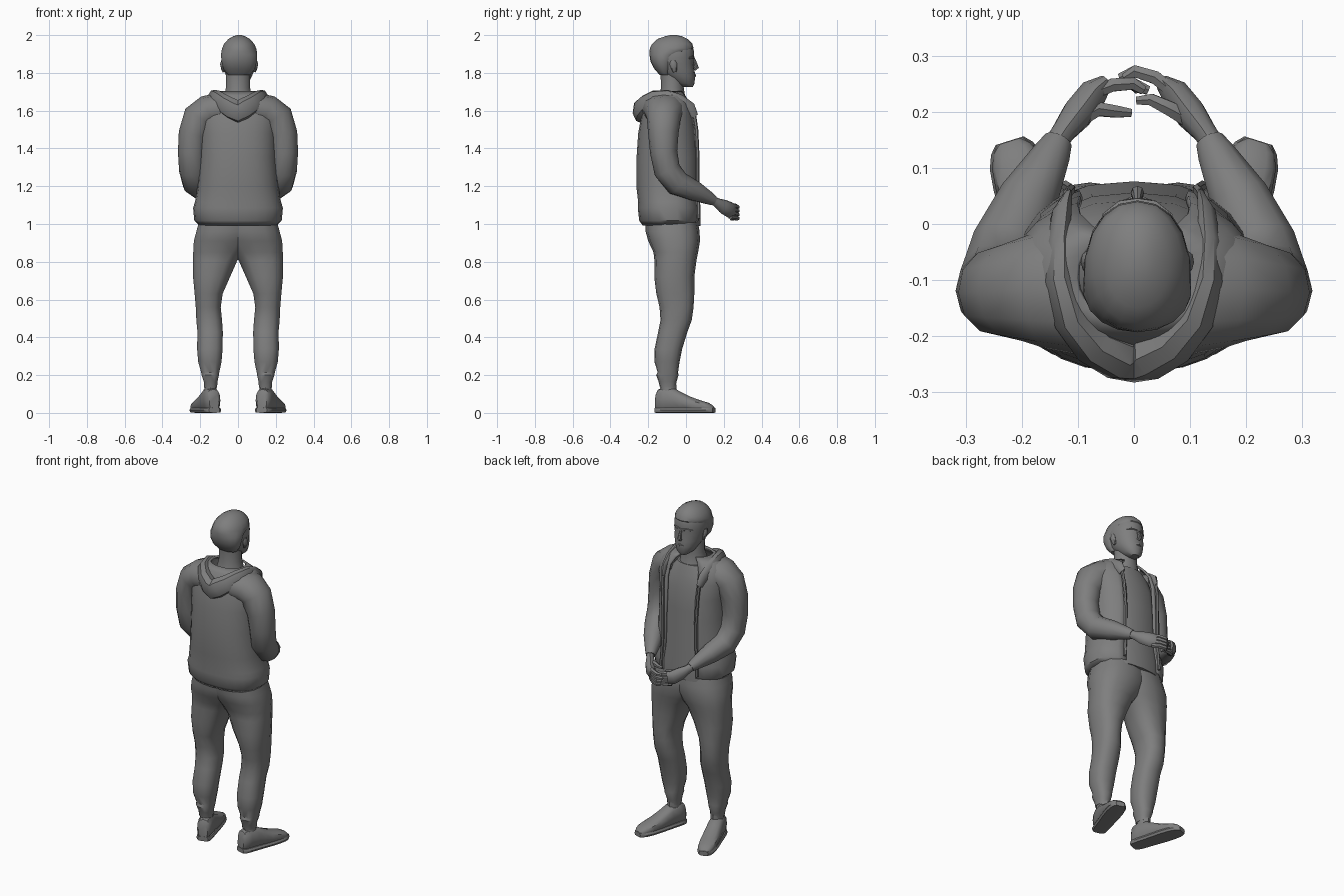
import bpy, bmesh
from math import sin, cos, pi, radians, copysign
from mathutils import Vector as V

Z = V((0, 0, 1))
GREY = bpy.data.materials.new("dark_grey")
GREY.diffuse_color = (.21, .21, .21, 1)


def ring(c, u, v, n=14, p=2.0, gap=0.0):
    """Superellipse section; angle 0 points along v. A gap leaves it open there."""
    pts = []
    for i in range(n):
        a = gap + (2 * pi - 2 * gap) * i / (n - 1 if gap else n)
        s, k = sin(a), cos(a)
        pts.append(c + u * copysign(abs(s) ** (2 / p), s) + v * copysign(abs(k) ** (2 / p), k))
    return pts


def level(z, x0, x1, yb, yf, n=14, p=2.3, gap=0.0):
    return ring(V(((x0 + x1) / 2, (yb + yf) / 2, z)), V(((x1 - x0) / 2, 0, 0)),
                V((0, (yf - yb) / 2, 0)), n, p, gap)


def loft(name, rings, open_loop=False, thick=0.0, angle=40):
    bm = bmesh.new()
    rows = [[bm.verts.new(p) for p in r] for r in rings]
    n = len(rows[0])
    for a, b in zip(rows, rows[1:]):
        for i in range(n - 1 if open_loop else n):
            j = (i + 1) % n
            bm.faces.new((a[i], a[j], b[j], b[i]))
    if not open_loop:
        bm.faces.new(rows[0])
        bm.faces.new(rows[-1])
    bmesh.ops.recalc_face_normals(bm, faces=bm.faces[:])
    me = bpy.data.meshes.new(name)
    bm.to_mesh(me)
    bm.free()
    me.materials.append(GREY)
    ob = bpy.data.objects.new(name, me)
    bpy.context.collection.objects.link(ob)
    if thick:
        m = ob.modifiers.new("thickness", 'SOLIDIFY')
        m.thickness, m.offset = thick, 0
    bpy.ops.object.select_all(action='DESELECT')
    bpy.context.view_layer.objects.active = ob
    ob.select_set(True)
    bpy.ops.object.shade_smooth_by_angle(angle=radians(angle))
    return ob


def tube(name, path, radii, up=(0, 0, 1), s=1, n=10, p=2.0):
    """Sweep along path; radii are (sideways, along up). s=-1 mirrors in x."""
    pts = [V(q) for q in path]
    ref, rings = V(up), []
    for i, c in enumerate(pts):
        t = (pts[min(i + 1, len(pts) - 1)] - pts[max(i - 1, 0)]).normalized()
        ref = (ref - t * ref.dot(t)).normalized()
        ru, rv = radii[i] if isinstance(radii[i], tuple) else (radii[i],) * 2
        rings.append(ring(c, t.cross(ref) * ru, ref * rv, n, p))
    return loft(name, [[V((q.x * s, q.y, q.z)) for q in r] for r in rings])


# head: (z, half width, back y, front y)
HEAD = [(1.725, .025, -.02, .036), (1.745, .05, -.06, .045), (1.78, .068, -.11, .048),
        (1.81, .08, -.145, .046), (1.85, .088, -.175, .041), (1.88, .092, -.185, .042),
        (1.915, .09, -.187, .042), (1.945, .08, -.178, .033), (1.975, .055, -.15, .01),
        (1.992, .025, -.11, -.025)]
HX = .006
loft("head", [level(z, HX - w, HX + w, b, f, 18, 2.1) for z, w, b, f in HEAD])

# hair cap, set back from the face
HAIR = [(1.79, .06, -.14, -.08), (1.82, .084, -.167, -.07), (1.86, .095, -.188, -.055),
        (1.895, .097, -.193, -.03), (1.915, .095, -.193, .03), (1.932, .091, -.191, .04),
        (1.955, .08, -.178, .033), (1.98, .057, -.15, .008), (1.994, .032, -.11, -.02),
        (2.0, .012, -.085, -.05)]
loft("hair", [level(z, HX - w, HX + w, b, f, 18, 2.1) for z, w, b, f in HAIR])

# face details
tube("nose", [(HX, .038, 1.882), (HX, .05, 1.85), (HX, .056, 1.829), (HX, .044, 1.818)],
     [.006, .009, .012, .009], up=(0, 1, 0), n=8)
tube("brow", [(HX - .06, .013, 1.878), (HX - .03, .034, 1.884), (HX, .039, 1.88),
              (HX + .03, .034, 1.884), (HX + .06, .013, 1.878)],
     [.006, .009, .008, .009, .006], n=6)
tube("lips", [(HX - .026, .038, 1.783), (HX, .047, 1.786), (HX + .026, .038, 1.783)],
     [.004, .008, .004], n=6)
for s in (1, -1):
    tube("ear", [(.082 + s * HX, -.06, 1.805), (.086 + s * HX, -.062, 1.82),
                 (.09 + s * HX, -.068, 1.848), (.089 + s * HX, -.07, 1.865)],
         [(.006, .01), (.009, .015), (.011, .02), (.006, .012)], up=(0, 1, 0), s=s, n=8)

# neck
loft("neck", [level(z, -w, w, b, f, 14, 2) for z, w, b, f in
              [(1.60, .10, -.17, .02), (1.66, .078, -.15, -.002), (1.72, .066, -.132, -.012),
               (1.80, .066, -.135, -.01)]])

# shirt under the jacket
loft("shirt", [level(z, -w, w, b, f, 18, 2.5) for z, w, b, f in
               [(.99, .19, -.19, .076), (1.06, .19, -.21, .076), (1.2, .18, -.22, .06),
                (1.4, .175, -.22, .056), (1.52, .17, -.21, .042), (1.60, .135, -.18, .022),
                (1.655, .088, -.15, .002)]])

# open hooded jacket: gathered hem, body, shoulders
JACKET = [(.995, .20, -.225, .055), (1.02, .226, -.243, .070), (1.085, .232, -.25, .072),
          (1.115, .222, -.248, .066), (1.2, .208, -.258, .066), (1.35, .20, -.257, .066),
          (1.48, .20, -.248, .056), (1.57, .21, -.232, .042), (1.635, .20, -.212, .022),
          (1.675, .155, -.19, .0), (1.70, .10, -.165, -.02)]
loft("jacket_body", [level(z, -w, w, b, f, 24, 2.4, radians(24)) for z, w, b, f in JACKET],
     open_loop=True, thick=.012)

# hood lying behind the neck as one folded loop
half = [(.122, .045, 1.57), (.13, .02, 1.615), (.135, -.035, 1.655), (.134, -.10, 1.676),
        (.114, -.168, 1.665), (.075, -.213, 1.635), (.03, -.235, 1.608)]
rad = [(.008, .022), (.016, .033), (.02, .033), (.025, .036), (.032, .044), (.038, .052), (.043, .058)]
tube("hood", half + [(0, -.239, 1.592)] + [(-x, y, z) for x, y, z in reversed(half)],
     rad + [(.044, .06)] + rad[::-1], n=8)

# trouser leg: (z, inner x, outer x, back y, front y); the tops overlap at the centre
LEG = [(1.03, -.1, .205, -.212, .06), (.96, -.1, .224, -.214, .072), (.91, -.08, .237, -.20, .074),
       (.85, -.04, .24, -.172, .064), (.805, .002, .24, -.167, .055), (.72, .04, .24, -.168, .044),
       (.63, .08, .231, -.157, .044), (.56, .09, .225, -.14, .04), (.49, .083, .222, -.135, .03),
       (.43, .079, .216, -.147, .008), (.34, .08, .218, -.166, -.02), (.27, .086, .212, -.167, -.034),
       (.215, .098, .196, -.15, -.042), (.20, .1, .194, -.158, -.04), (.165, .108, .182, -.145, -.05),
       (.135, .11, .18, -.138, -.055)]

# shoe: distance along the foot, half width, height
SHOE = [(0, .026, .10), (.012, .038, .125), (.05, .043, .138), (.10, .045, .13),
        (.14, .047, .108), (.19, .05, .085), (.24, .05, .068), (.28, .045, .056),
        (.304, .035, .044), (.318, .022, .03)]

for s in (1, -1):
    # lapel edge along the jacket opening
    tube("jacket_edge", [(.122, .042, 1.59), (.118, .055, 1.5), (.112, .062, 1.35),
                         (.112, .062, 1.2), (.122, .068, 1.03)],
         [(.008, .010)] * 5, up=(0, 1, 0), s=s, n=6)

    # sleeve, broad where it joins the shoulder blade
    tube("sleeve", [(.10, -.115, 1.607), (.16, -.116, 1.594), (.205, -.118, 1.562),
                    (.238, -.12, 1.475), (.246, -.118, 1.38), (.241, -.10, 1.285),
                    (.226, -.045, 1.215), (.188, .045, 1.175), (.146, .125, 1.135),
                    (.135, .148, 1.122)],
         [(.118, .087), (.106, .088), (.09, .088), (.08, .077), .072, .071, .068, .054,
          .034, .026], s=s, n=12, p=2.1)

    # wrist and palm
    tube("hand", [(.14, .143, 1.125), (.125, .165, 1.112), (.10, .197, 1.092),
                  (.073, .232, 1.075), (.05, .252, 1.07)],
         [(.021, .023), (.022, .026), (.029, .038), (.027, .042), (.014, .036)], s=s, n=10)
    # fingers; one hand folds in front of the other
    out = .010 if s > 0 else -.012
    for k in range(4):
        z = 1.098 - .02 * k
        tube("finger", [(.07, .235, z), (.038, .255 + out * .6, z - .003),
                        (.002, .262 + out, z - .008), (-.025 + .008 * abs(k - 1), .25 + out, z - .012)],
             [.013, .0135, .0125, .009], s=s, n=6)
    tube("thumb", [(.10, .185, 1.10), (.065, .205, 1.105 + .008 * s),
                   (.03, .212 + out, 1.10 + .012 * s), (.005, .21 + out, 1.095 + .012 * s)],
         [.017, .015, .012, .008], s=s, n=6)

    # trouser leg
    loft("trouser_leg", [[V((q.x * s, q.y, q.z)) for q in level(*r, n=14, p=2.4)]
                         for r in LEG], angle=35)

    # ankle
    loft("ankle", [level(z, s * .145 - .034, s * .145 + .034, -.135, -.05, 10, 2)
                   for z in (.06, .15)])

    # shoe: sections along a line turned outward
    d = V((.30 * s, .954, 0))
    side = V((d.y, -d.x, 0))
    heel = V((.126 * s, -.156, 0))
    loft("shoe", [ring(heel + d * l + Z * (h / 2 + .003), side * w, Z * (h / 2 - .003), 12, 2.6)
                  for l, w, h in SHOE])
    loft("shoe_sole", [ring(heel + d * (l * 1.01 - .002) + Z * .014, side * (w + .004), Z * .014, 8, 5)
                       for l, w, h in SHOE])
